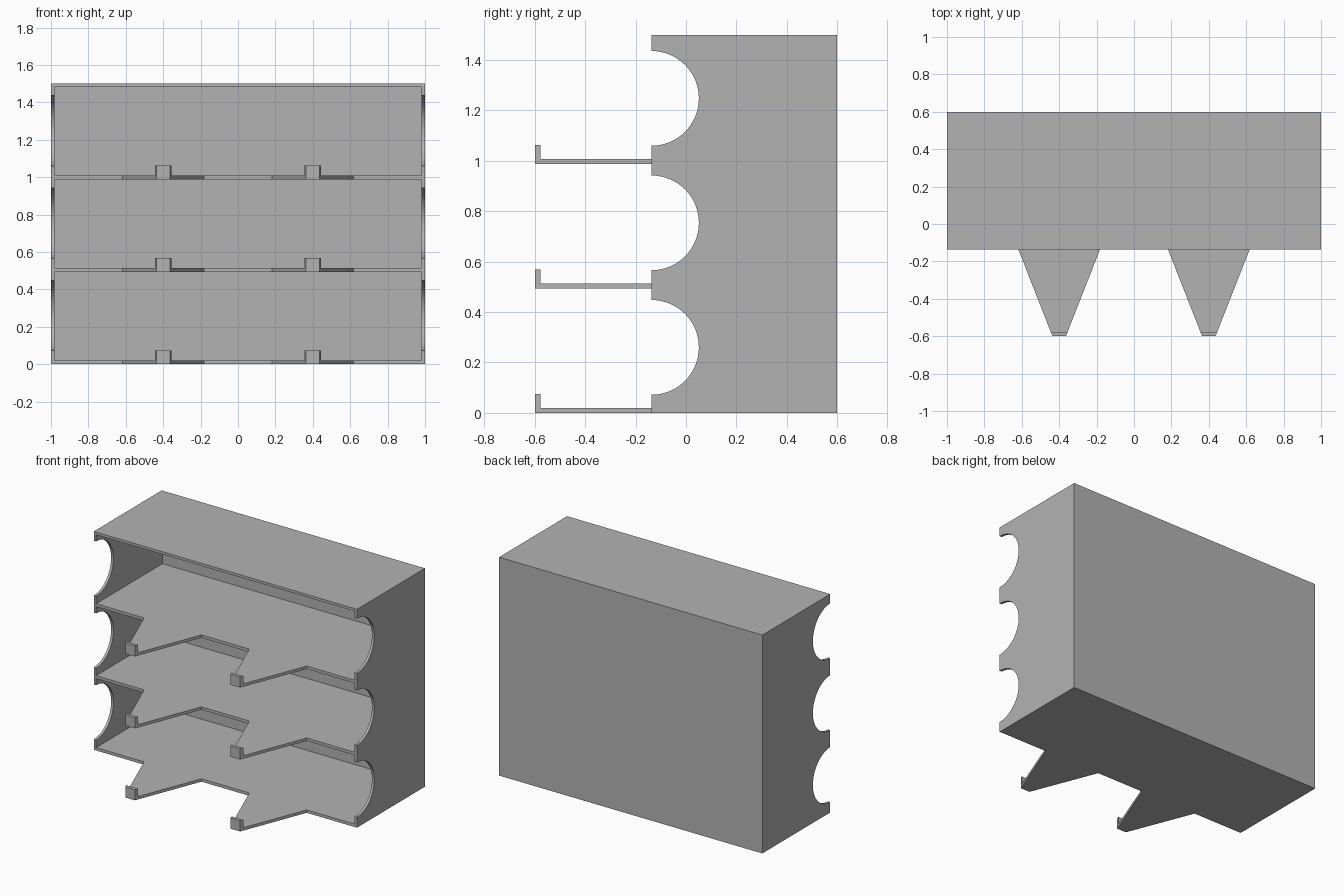
import bpy
import bmesh
import math

cube = bpy.data.objects.get("Cube")
if cube:
    bpy.data.objects.remove(cube, do_unlink=True)

WALL = 0.018          # panel thickness
STEP = 0.494          # shelf spacing
HEIGHT = 1.5
FRONT, BACK, TIP = -0.137, 0.6, -0.6
RADIUS = 0.188        # side cut-outs

grey = bpy.data.materials.new("plain grey")
grey.use_nodes = True
colour = (0.45, 0.45, 0.45, 1)
grey.diffuse_color = colour
grey.node_tree.nodes["Principled BSDF"].inputs["Base Color"].default_value = colour


def extrude_profile(name, points, offset):
    """Make a solid by pushing a closed outline along an offset."""
    bm = bmesh.new()
    face = bm.faces.new([bm.verts.new(p) for p in points])
    result = bmesh.ops.extrude_face_region(bm, geom=[face])
    moved = [v for v in result["geom"] if isinstance(v, bmesh.types.BMVert)]
    bmesh.ops.translate(bm, verts=moved, vec=offset)
    bmesh.ops.recalc_face_normals(bm, faces=bm.faces)
    mesh = bpy.data.meshes.new(name)
    bm.to_mesh(mesh)
    bm.free()
    mesh.materials.append(grey)
    obj = bpy.data.objects.new(name, mesh)
    bpy.context.collection.objects.link(obj)
    return obj


def slab(name, outline, z, thickness):
    return extrude_profile(name, [(x, y, z) for x, y in outline], (0, 0, thickness))


# Side walls with a half-round opening at each bay
side = [(BACK, 0), (BACK, HEIGHT), (FRONT, HEIGHT)]
for bay in (2, 1, 0):
    centre = 0.26 + bay * STEP
    for i in range(33):
        a = math.pi * (0.5 - i / 32)
        side.append((FRONT + RADIUS * math.cos(a), centre + RADIUS * math.sin(a)))
side.append((FRONT, 0))
for name, x in (("right_wall", -1), ("left_wall", 1 - WALL)):
    wall = extrude_profile(name, [(x, y, z) for y, z in side], (WALL, 0, 0))
    bpy.context.view_layer.objects.active = wall
    wall.select_set(True)
    bpy.ops.object.shade_smooth_by_angle(angle=math.radians(30))
    wall.select_set(False)

# Back and top panels fit between the walls
inner = 1 - WALL
panel = [(-inner, FRONT), (inner, FRONT), (inner, BACK), (-inner, BACK)]
slab("top_panel", panel, HEIGHT - WALL, WALL)
back = [(-inner, BACK - WALL), (inner, BACK - WALL), (inner, BACK), (-inner, BACK)]
slab("back_panel", back, 0, HEIGHT - WALL)

# Shelf outline with two tapered prongs
BASE, END, LIP = 0.218, 0.036, 0.022
shelf = [(-inner, FRONT)]
for cx in (-0.4, 0.4):
    shelf += [(cx - BASE, FRONT), (cx - END, TIP), (cx + END, TIP), (cx + BASE, FRONT)]
shelf += [(inner, FRONT), (inner, BACK - WALL), (-inner, BACK - WALL)]
lip_back = END + (BASE - END) * LIP / (FRONT - TIP)

for level, word in enumerate(("lower", "middle", "upper")):
    z = level * STEP
    slab(word + "_shelf", shelf, z, 0.02)
    # Upright lips at the prong tips
    for cx, hand in ((-0.4, "right"), (0.4, "left")):
        lip = [(cx - END, TIP), (cx + END, TIP),
               (cx + lip_back, TIP + LIP), (cx - lip_back, TIP + LIP)]
        slab(f"{word}_{hand}_lip", lip, z + 0.02, 0.054)
